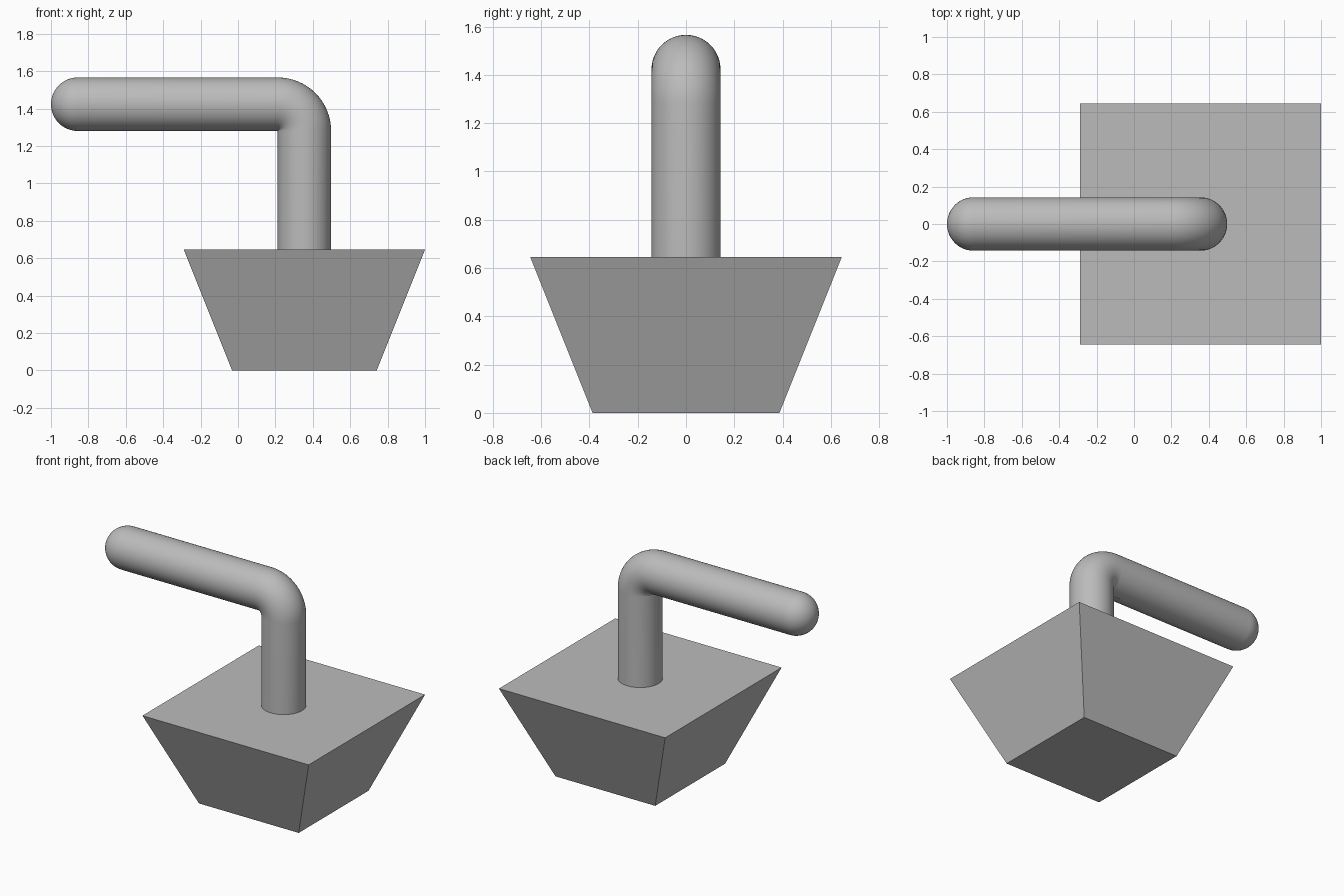
import bpy
import bmesh
from math import sin, cos, pi
from mathutils import Vector

cube = bpy.data.objects.get("Cube")
if cube:
    bpy.data.objects.remove(cube, do_unlink=True)

POST_X = 0.355       # axis of the post and the base
R = 0.143            # handle radius
BASE_H = 0.645
ELBOW = Vector((POST_X - R, 0, 1.28))   # centre of the bend
SIDES = 48

grey = bpy.data.materials.new("plain grey")
grey.use_nodes = True
colour = (0.5, 0.5, 0.5, 1)
grey.diffuse_color = colour
grey.node_tree.nodes["Principled BSDF"].inputs["Base Color"].default_value = colour


def make_object(name, bm):
    bmesh.ops.recalc_face_normals(bm, faces=bm.faces)
    mesh = bpy.data.meshes.new(name)
    bm.to_mesh(mesh)
    bm.free()
    mesh.materials.append(grey)
    obj = bpy.data.objects.new(name, mesh)
    bpy.context.collection.objects.link(obj)
    return obj


# Tapered square base
bm = bmesh.new()
bmesh.ops.create_cube(bm, size=1)
for v in bm.verts:
    width = 1.29 if v.co.z > 0 else 0.774
    v.co = (POST_X + v.co.x * width, v.co.y * width, (v.co.z + 0.5) * BASE_H)
make_object("tapered_base", bm)

# Handle path: (centre, angle of travel from up towards -x, ring radius)
path = [(Vector((POST_X, 0, BASE_H - 0.02)), 0, R)]
for i in range(17):
    a = i / 16 * pi / 2
    path.append((ELBOW + R * Vector((cos(a), 0, sin(a))), a, R))
for i in range(13):
    a = i / 12 * pi / 2 * 0.99
    path.append((Vector((-1 + R - R * sin(a), 0, ELBOW.z + R)), pi / 2, R * cos(a)))

# Sweep rings along the path to form post, elbow, arm and round tip
bm = bmesh.new()
rings = []
for centre, a, radius in path:
    outward = Vector((cos(a), 0, sin(a)))
    rings.append([bm.verts.new(centre + radius * (outward * cos(t) + Vector((0, sin(t), 0))))
                  for t in (2 * pi * k / SIDES for k in range(SIDES))])
for lower, upper in zip(rings, rings[1:]):
    for k in range(SIDES):
        n = (k + 1) % SIDES
        bm.faces.new((lower[k], lower[n], upper[n], upper[k]))
bm.faces.new(rings[0])
bm.faces.new(rings[-1])
bmesh.ops.remove_doubles(bm, verts=bm.verts, dist=0.0002)
handle = make_object("bent_handle", bm)

bpy.ops.object.select_all(action="DESELECT")
handle.select_set(True)
bpy.context.view_layer.objects.active = handle
bpy.ops.object.shade_smooth_by_angle(angle=pi / 5)
